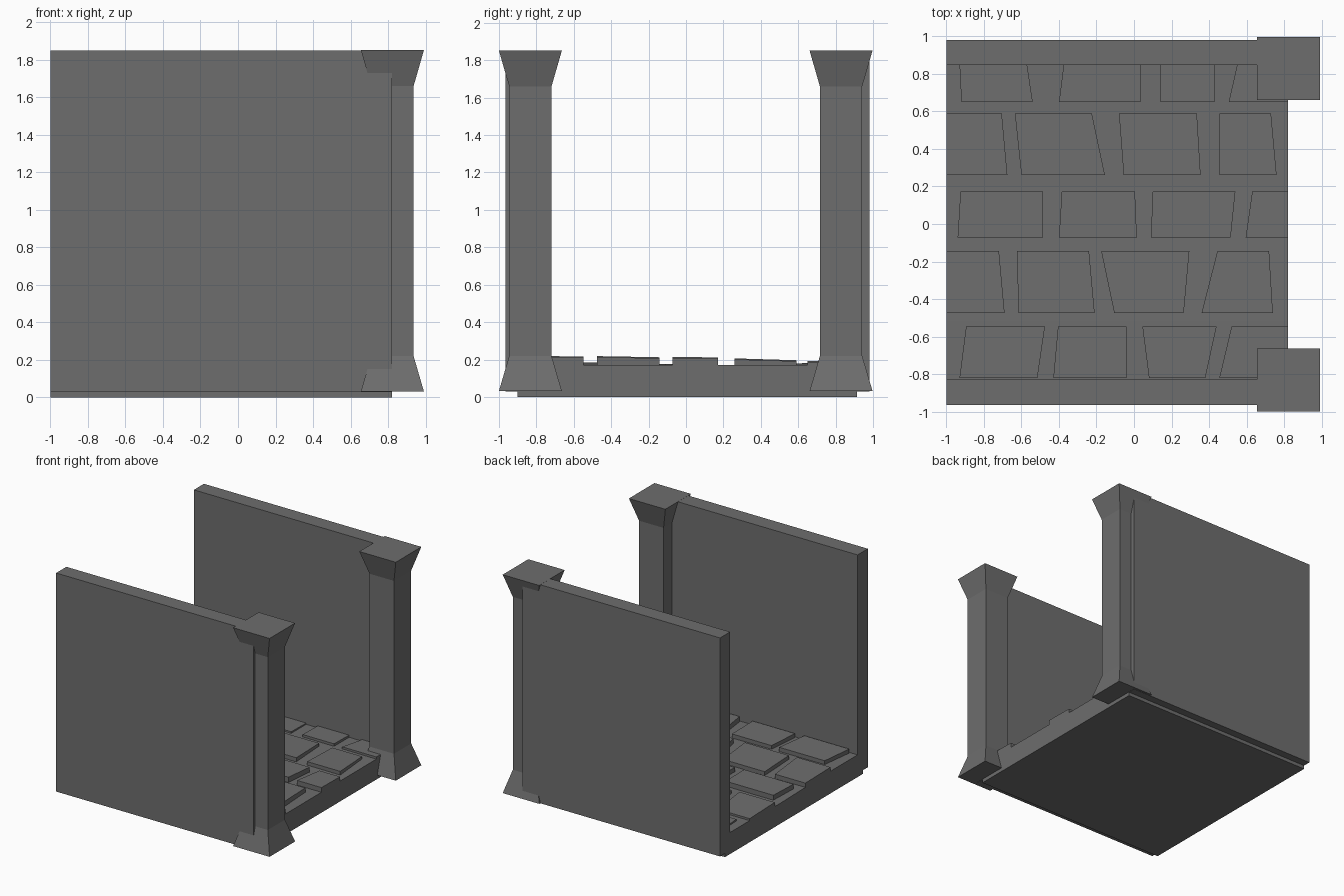
import bpy, bmesh

if "Cube" in bpy.data.objects:
    bpy.data.objects.remove(bpy.data.objects["Cube"])

stone = bpy.data.materials.new("dark grey stone")
stone.diffuse_color = (0.155, 0.155, 0.155, 1)
stone.use_nodes = True
stone.node_tree.nodes["Principled BSDF"].inputs["Base Color"].default_value = stone.diffuse_color


def make(name, verts, faces):
    mesh = bpy.data.meshes.new(name)
    mesh.from_pydata(verts, [], faces)
    bm = bmesh.new()
    bm.from_mesh(mesh)
    bmesh.ops.recalc_face_normals(bm, faces=bm.faces)
    bm.to_mesh(mesh)
    bm.free()
    mesh.materials.append(stone)
    ob = bpy.data.objects.new(name, mesh)
    bpy.context.collection.objects.link(ob)
    return ob


def loft(name, rings):
    """Skin a stack of equal-sized rings and cap both ends."""
    n = len(rings[0])
    verts = [v for r in rings for v in r]
    faces = [tuple(range(n)), tuple(range(len(verts) - n, len(verts)))]
    for k in range(len(rings) - 1):
        for i in range(n):
            j = (i + 1) % n
            faces.append((k * n + i, k * n + j, k * n + n + j, k * n + n + i))
    return make(name, verts, faces)


def rect(x0, x1, y0, y1, z):
    return [(x0, y0, z), (x1, y0, z), (x1, y1, z), (x0, y1, z)]


LEFT, RIGHT = -1.0, 0.82

# side walls
for name, y0, y1 in (("front_wall", -0.965, -0.83), ("back_wall", 0.848, 0.98)):
    loft(name, [rect(LEFT, RIGHT, y0, y1, z) for z in (0.03, 1.85)])

# pillars with flared base and capital
for name, cy in (("front_pillar", -0.832), ("back_pillar", 0.829)):
    cx = 0.823
    loft(name, [rect(cx - h, cx + h, cy - h, cy + h, z) for z, h in
                ((0.032, 0.168), (0.22, 0.113), (1.66, 0.113), (1.851, 0.168))])

# floor slab, slightly uneven on the left side
profile = [(-0.9, 0), (0.915, 0), (0.915, 0.18), (0.62, 0.18), (0.2, 0.17),
           (-0.11, 0.176), (-0.52, 0.185), (-0.9, 0.185)]
loft("floor_slab", [[(LEFT, y, z) for y, z in profile],
                    [(RIGHT, y, min(z, 0.17)) for y, z in profile]])

# paving stones: near-left, near-right, far-right, far-left x for each stone
rows = [
    ((-0.82, -0.547), (0.219, 0.216),
     [(-.93, -.515, -.475, -.895), (-.43, -.04, -.04, -.405),
      (.08, .38, .44, .045), (.455, RIGHT, RIGHT, .52)]),
    ((-0.475, -0.143), (0.218, 0.212),
     [(LEFT, -.69, -.72, LEFT), (-.615, -.21, -.24, -.625),
      (-.105, .265, .295, -.175), (.36, .74, .72, .445)]),
    ((-0.073, 0.172), (0.214, 0.211),
     [(-.94, -.485, -.485, -.925), (-.40, .015, .005, -.385),
      (.09, .515, .54, .10), (.595, RIGHT, RIGHT, .63)]),
    ((0.26, 0.59), (0.206, 0.196),
     [(LEFT, -.675, -.705, LEFT), (-.60, -.155, -.225, -.635),
      (-.055, .355, .335, -.08), (.455, .76, .73, .455)]),
    ((0.65, 0.849), (0.193, 0.19),
     [(-.92, -.54, -.57, -.93), (-.40, .035, .035, -.375),
      (.14, .43, .43, .14), (.505, RIGHT, RIGHT, .55)]),
]
for r, ((y0, y1), (z0, z1), stones) in enumerate(rows):
    for s, (a, b, c, d) in enumerate(stones):
        drop = 0.005 * (s % 2)
        outline = [(a, y0, z0), (b, y0, z0), (c, y1, z1), (d, y1, z1)]
        loft(f"paving_stone_{r + 1}_{s + 1}",
             [[(x, y, 0.16) for x, y, z in outline],
              [(x, y, z - drop) for x, y, z in outline]])
